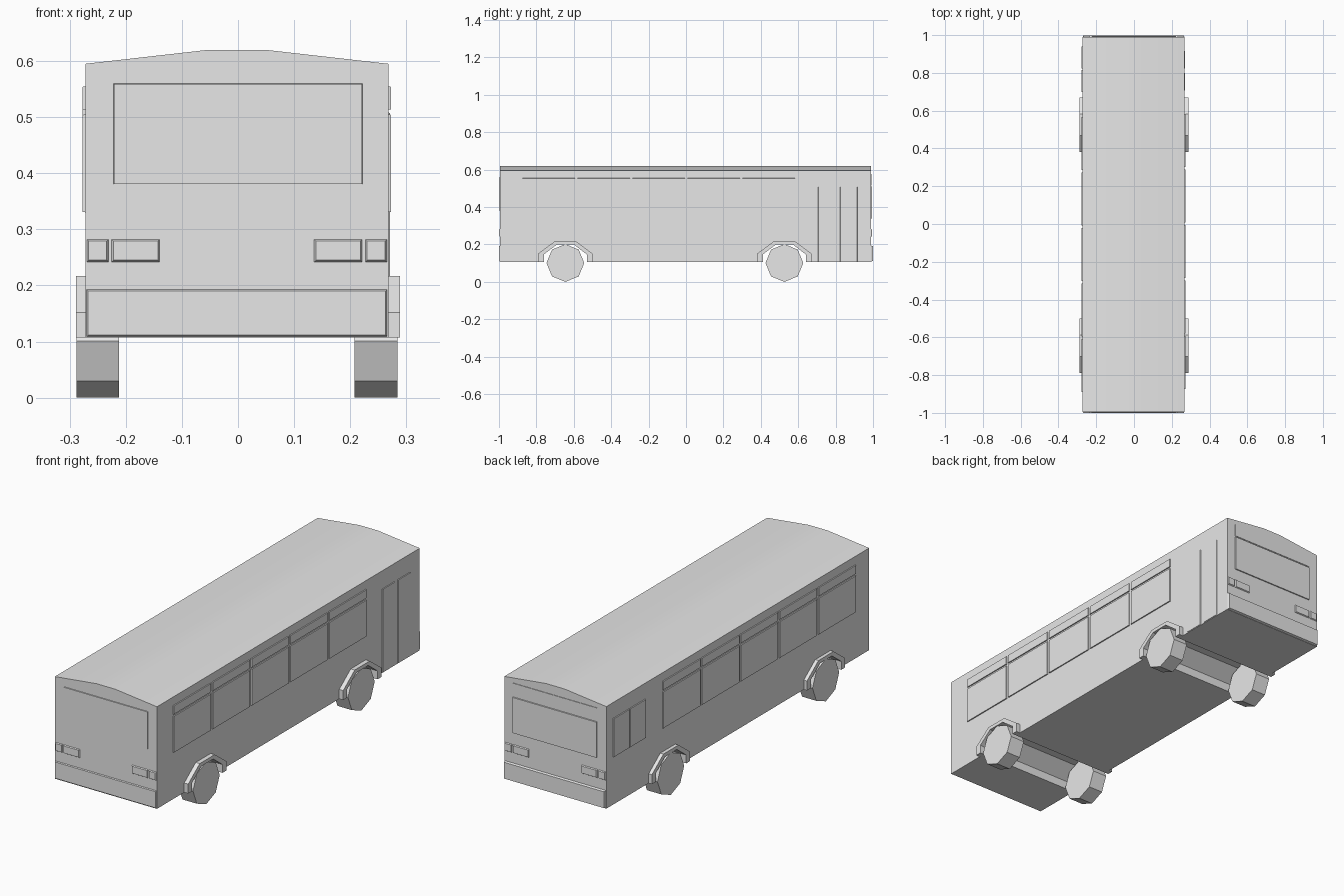
import bpy, bmesh, math

default = bpy.data.objects.get("Cube")
if default:
    bpy.data.objects.remove(default, do_unlink=True)

# One plain paint for the whole vehicle
grey = bpy.data.materials.new("light_grey")
grey.use_nodes = True
grey.diffuse_color = (0.8, 0.8, 0.8, 1)
grey.node_tree.nodes["Principled BSDF"].inputs["Base Color"].default_value = (0.8, 0.8, 0.8, 1)

CX = -0.002           # body centre line
HALF = 0.27           # body half width
BACK, FRONT = -0.995, 0.99
FLOOR = 0.107
AXLES = {"rear": -0.645, "front": 0.526}


def loft(name, ring_a, ring_b):
    """Closed solid between two matching rings of points."""
    bm = bmesh.new()
    a = [bm.verts.new(p) for p in ring_a]
    b = [bm.verts.new(p) for p in ring_b]
    bm.faces.new(a)
    bm.faces.new(b[::-1])
    n = len(a)
    for i in range(n):
        j = (i + 1) % n
        bm.faces.new((a[j], a[i], b[i], b[j]))
    bmesh.ops.recalc_face_normals(bm, faces=bm.faces)
    mesh = bpy.data.meshes.new(name)
    bm.to_mesh(mesh)
    bm.free()
    mesh.materials.append(grey)
    obj = bpy.data.objects.new(name, mesh)
    bpy.context.collection.objects.link(obj)
    return obj


def prism_x(name, profile, x0, x1):
    """Extrude a (y, z) profile along x."""
    return loft(name, [(x0, y, z) for y, z in profile], [(x1, y, z) for y, z in profile])


def plate(name, axis, base, out, u0, u1, z0, z1, bevel=0.002):
    """Thin panel on a wall, rising from base to out with slanted edges."""
    def ring(d, b):
        corners = [(u0 + b, z0 + b), (u1 - b, z0 + b), (u1 - b, z1 - b), (u0 + b, z1 - b)]
        return [(d, u, z) if axis == "x" else (u, d, z) for u, z in corners]
    return loft(name, ring(base, 0), ring(out, bevel))


def arch_profile(y, half, top_half, shoulder, top, bottom):
    return [(y - half, bottom), (y - half, shoulder), (y - top_half, top),
            (y + top_half, top), (y + half, shoulder), (y + half, bottom)]


# Body shell with a shallow crowned roof
section = [(-HALF, FLOOR), (HALF, FLOOR), (HALF, 0.595), (0.05, 0.62), (-0.05, 0.62), (-HALF, 0.595)]
body = loft("body", [(CX + x, BACK, z) for x, z in section], [(CX + x, FRONT, z) for x, z in section])

# Wheel tunnels cut across the body
cutters = []
for end, y in AXLES.items():
    cutter = prism_x(end + "_tunnel_cutter", arch_profile(y, 0.115, 0.045, 0.147, 0.2, 0.05), -0.5, 0.5)
    cutter.hide_render = True
    mod = body.modifiers.new("tunnel", "BOOLEAN")
    mod.operation, mod.solver, mod.object = "DIFFERENCE", "EXACT", cutter
    cutters.append(cutter)
bpy.context.view_layer.update()
cut_mesh = bpy.data.meshes.new_from_object(body.evaluated_get(bpy.context.evaluated_depsgraph_get()))
body.modifiers.clear()
body.data = cut_mesh
for cutter in cutters:
    bpy.data.objects.remove(cutter, do_unlink=True)
bpy.ops.object.select_all(action="DESELECT")
body.select_set(True)
bpy.context.view_layer.objects.active = body
bpy.ops.object.shade_smooth_by_angle(angle=math.radians(30))

for side, s in (("left", 1), ("right", -1)):
    wall = CX + s * HALF
    inner, outer = wall - s * 0.003, wall + s * 0.005

    # Octagonal wheels and the arches above them
    for end, y in AXLES.items():
        octagon = [(y + 0.101 * math.sin(i * math.pi / 4), 0.101 - 0.101 * math.cos(i * math.pi / 4))
                   for i in range(8)]
        prism_x(f"{end}_{side}_wheel", octagon, CX + s * 0.21, CX + s * 0.286)
        rim = arch_profile(y, 0.144, 0.057, 0.152, 0.217, FLOOR)
        rim += arch_profile(y, 0.115, 0.045, 0.147, 0.2, FLOOR)[::-1]
        prism_x(f"{end}_{side}_arch", rim, wall - s * 0.003, s * 0.289)

    # Row of five side windows, each with a vent strip on top
    start = -0.875 if s > 0 else -0.89
    for i in range(5):
        y0 = start + i * 0.294
        plate(f"{side}_window_{i + 1}", "x", inner, outer, y0, y0 + 0.282, 0.33, 0.505, 0.001)
        plate(f"{side}_vent_{i + 1}", "x", inner, outer, y0, y0 + 0.282, 0.513, 0.555, 0.001)

# Folding door leaves, and driver windows opposite them
for i, y0 in enumerate((0.705, 0.822)):
    plate(f"door_leaf_{i + 1}", "x", CX + HALF - 0.003, CX + HALF + 0.003, y0, y0 + 0.096, FLOOR, 0.51, 0.003)
for i, y0 in enumerate((0.697, 0.822)):
    plate(f"driver_window_{i + 1}", "x", CX - HALF + 0.003, CX - HALF - 0.005, y0, y0 + 0.118, 0.335, 0.52, 0.001)

# Bumpers and lamp clusters at both ends
for end, wall, out in (("rear", BACK, -1.0), ("front", FRONT, 1.0)):
    d = 1 if out > 0 else -1
    plate(end + "_bumper", "y", wall - d * 0.004, out, CX - HALF, CX + HALF, FLOOR, 0.195, 0.005)
    for side, s in (("left", 1), ("right", -1)):
        for part, a, b in (("inner", 0.136, 0.225), ("outer", 0.227, 0.269)):
            lo, hi = sorted((CX + s * a, CX + s * b))
            plate(f"{end}_{side}_{part}_lamp", "y", wall - d * 0.003, wall + d * 0.005,
                  lo, hi, 0.24, 0.284, 0.005)

# Rear window, windscreen and destination panel
plate("rear_window", "y", BACK + 0.003, BACK - 0.004, -0.222, 0.222, 0.38, 0.56, 0.001)
plate("windscreen", "y", FRONT - 0.003, FRONT + 0.005, -0.224, 0.222, 0.338, 0.51, 0.001)
plate("destination_panel", "y", FRONT - 0.003, FRONT + 0.002, -0.224, 0.222, 0.515, 0.577, 0.001)
